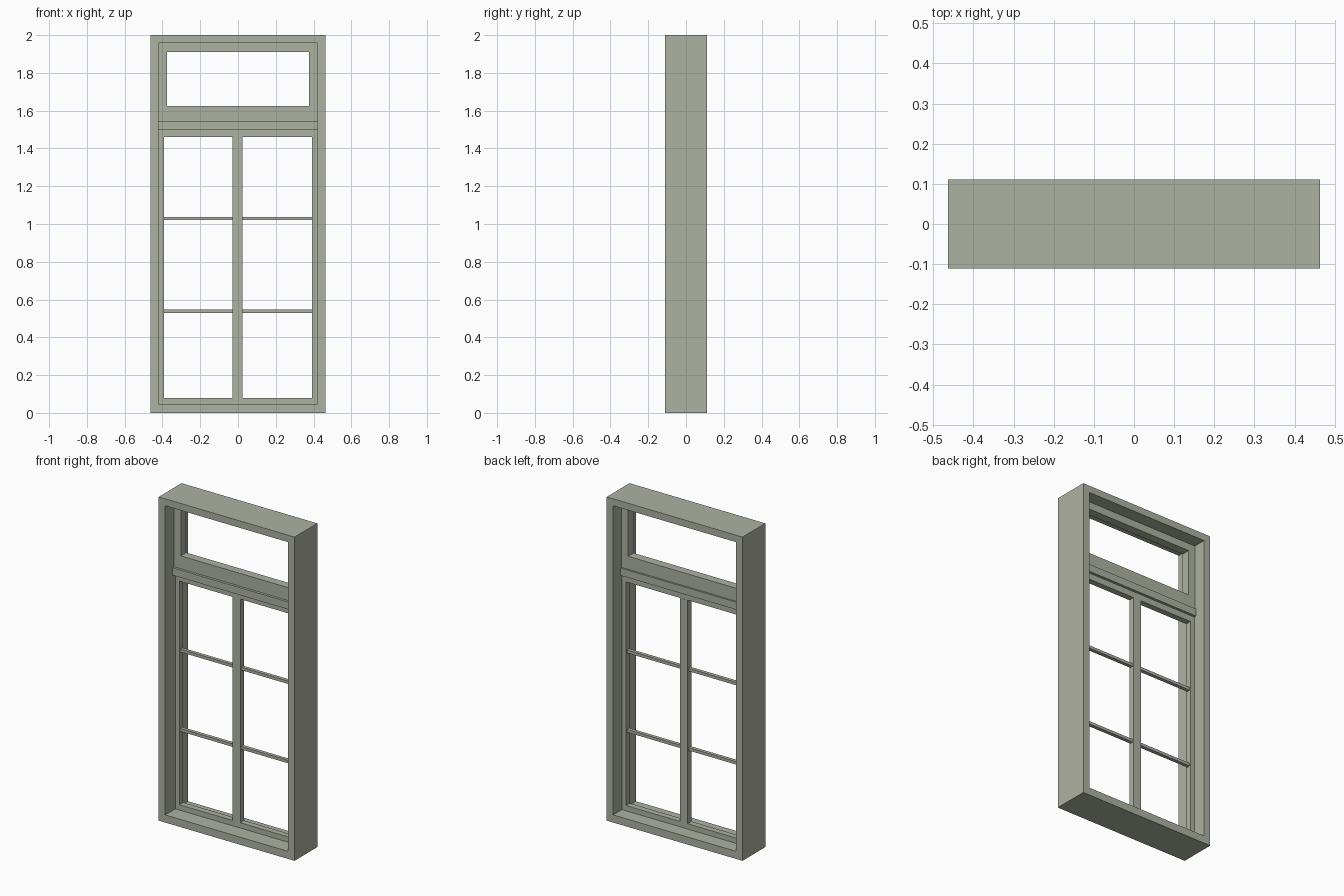
import bpy, bmesh

if "Cube" in bpy.data.objects:
    bpy.data.objects.remove(bpy.data.objects["Cube"])

paint = bpy.data.materials.new("sage_grey_paint")
paint.diffuse_color = (0.42, 0.445, 0.36, 1)
paint.use_nodes = True
paint.node_tree.nodes["Principled BSDF"].inputs["Base Color"].default_value = paint.diffuse_color


def finish(name, bm):
    bmesh.ops.recalc_face_normals(bm, faces=bm.faces)
    mesh = bpy.data.meshes.new(name)
    bm.to_mesh(mesh)
    bm.free()
    mesh.materials.append(paint)
    obj = bpy.data.objects.new(name, mesh)
    bpy.context.collection.objects.link(obj)
    return obj


def box(name, x0, x1, y0, y1, z0, z1):
    bm = bmesh.new()
    bmesh.ops.create_cube(bm, size=1)
    for v in bm.verts:
        v.co = (x1 if v.co.x > 0 else x0,
                y1 if v.co.y > 0 else y0,
                z1 if v.co.z > 0 else z0)
    return finish(name, bm)


def ring(name, outer, inner, y0, y1):
    """Rectangular frame; outer and inner are (half width, bottom, top)."""
    bm = bmesh.new()
    loops = []
    for w, b, t in (outer, inner):
        for y in (y0, y1):
            loops.append([bm.verts.new(p) for p in
                          ((-w, y, b), (w, y, b), (w, y, t), (-w, y, t))])
    of, ob, nf, nb = loops
    for a, c in ((of, nf), (nf, nb), (nb, ob), (ob, of)):
        for i in range(4):
            j = (i + 1) % 4
            bm.faces.new((a[i], a[j], c[j], c[i]))
    return finish(name, bm)


# Deep outer casing
ring("outer_frame", (0.464, 0, 2), (0.42, 0.047, 1.957), -0.111, 0.111)

# Top light sash and the rail under it
ring("upper_sash", (0.42, 1.545, 1.957), (0.375, 1.626, 1.911), -0.023, 0.03)
box("transom_rail", -0.42, 0.42, -0.038, 0.041, 1.50, 1.546)

# Lower sash with centre mullion
ring("lower_sash", (0.42, 0.047, 1.50), (0.392, 0.08, 1.461), -0.012, 0.025)
box("centre_mullion", -0.029, 0.024, -0.012, 0.026, 0.08, 1.461)

# Thin glazing bars on both sides of the mullion
for row, z in (("lower", 0.539), ("upper", 1.029)):
    for side, x0, x1 in (("left", -0.392, -0.029), ("right", 0.024, 0.392)):
        box(f"{row}_{side}_glazing_bar", x0, x1, -0.004, 0.018,
            z - 0.009, z + 0.009)
